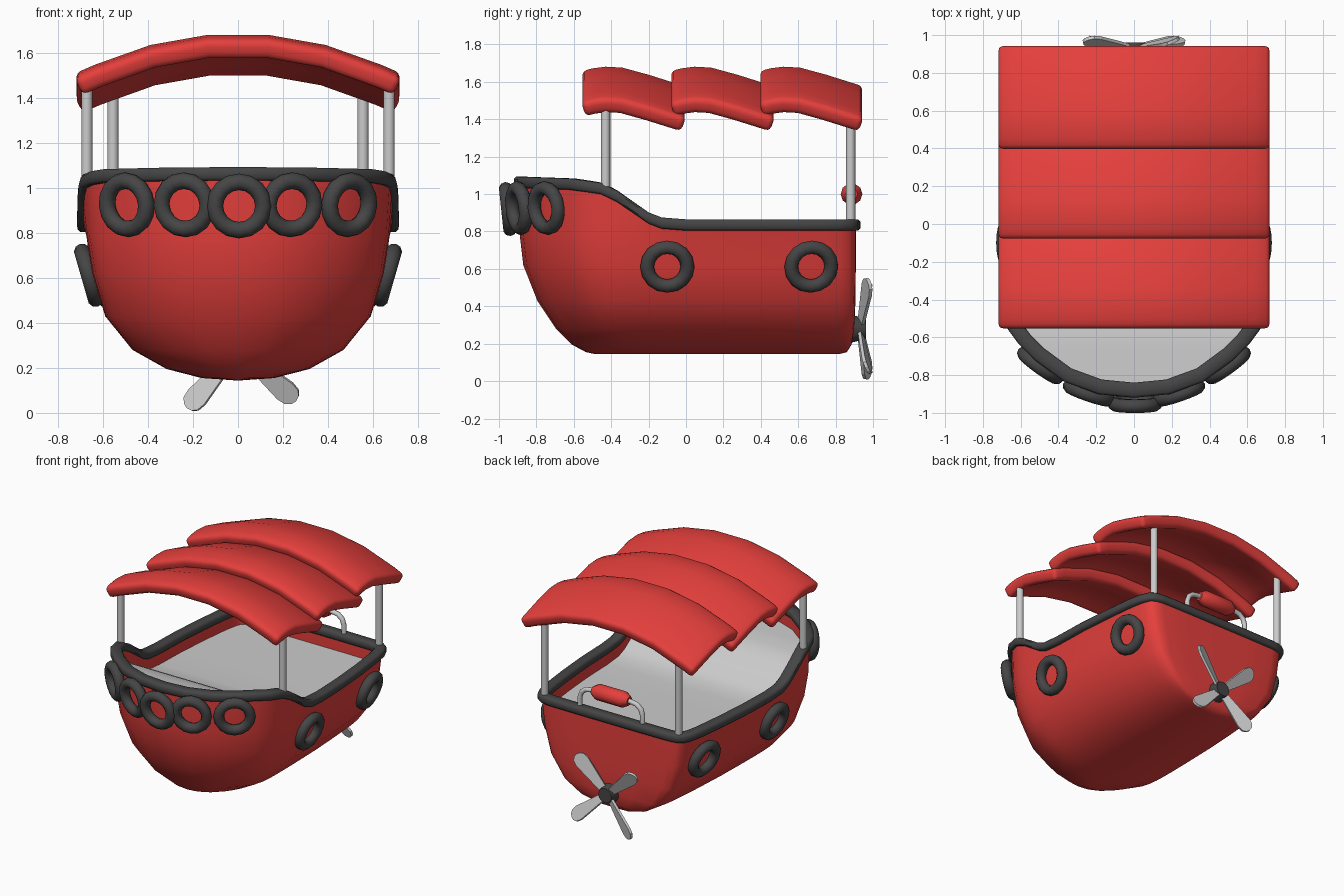
import bpy, bmesh
from math import sin, cos, radians, pi
from mathutils import Vector, Matrix

if "Cube" in bpy.data.objects:
    bpy.data.objects.remove(bpy.data.objects["Cube"])


def material(name, rgb):
    m = bpy.data.materials.new(name)
    m.diffuse_color = (*rgb, 1)
    m.use_nodes = True
    m.node_tree.nodes["Principled BSDF"].inputs["Base Color"].default_value = m.diffuse_color
    return m


RED = material("red_paint", (0.78, 0.05, 0.045))
DARK = material("dark_rubber", (0.06, 0.06, 0.06))


def finish(ob, mat=None, angle=40):
    if mat:
        ob.data.materials.append(mat)
    bpy.ops.object.select_all(action='DESELECT')
    ob.select_set(True)
    bpy.context.view_layer.objects.active = ob
    if angle:
        bpy.ops.object.shade_smooth_by_angle(angle=radians(angle))
    return ob


def mesh_object(name, verts, faces, mat=None, angle=40, fix=True):
    me = bpy.data.meshes.new(name)
    me.from_pydata([tuple(v) for v in verts], [], faces)
    if fix:
        bm = bmesh.new()
        bm.from_mesh(me)
        bmesh.ops.recalc_face_normals(bm, faces=bm.faces)
        bm.to_mesh(me)
        bm.free()
    ob = bpy.data.objects.new(name, me)
    bpy.context.collection.objects.link(ob)
    return finish(ob, mat, angle)


def rod(name, a, b, radius, mat=None, sides=12, r2=None):
    a, b = Vector(a), Vector(b)
    bpy.ops.mesh.primitive_cone_add(vertices=sides, radius1=radius, radius2=r2 or radius,
                                    depth=(b - a).length, location=(a + b) / 2,
                                    rotation=(b - a).to_track_quat('Z', 'Y').to_euler())
    ob = bpy.context.object
    ob.name = name
    return finish(ob, mat)


def bridge(rings, closed=False):
    # Quads between successive closed rings of equal length
    n = len(rings[0])
    pairs = len(rings) if closed else len(rings) - 1
    return [(r * n + i, r * n + (i + 1) % n,
             (r + 1) % len(rings) * n + (i + 1) % n, (r + 1) % len(rings) * n + i)
            for r in range(pairs) for i in range(n)]


# Plan outline of the gunwale and its height along the boat
HALF = [(0, -.88), (.18, -.862), (.35, -.8), (.5, -.69), (.58, -.61), (.632, -.54), (.66, -.45),
        (.67, -.37), (.674, -.29), (.675, -.2), (.675, -.13), (.673, 0), (.665, .25), (.645, .5),
        (.62, .72), (.602, .81), (.58, .86), (.55, .882), (.49, .891), (.25, .893), (0, .893)]
OUTLINE = HALF + [(-x, y) for x, y in HALF[-2:0:-1]]
SHEER = [(-1, 1.067), (-.6, 1.053), (-.45, 1.03), (-.37, .99), (-.2, .872), (-.13, .845),
         (0, .835), (1, .835)]


def sheer(y):
    for (y0, z0), (y1, z1) in zip(SHEER, SHEER[1:]):
        if y <= y1:
            return z0 + (z1 - z0) * (y - y0) / (y1 - y0)
    return SHEER[-1][1]


def offset(d):
    # Outline pushed outwards by d
    pts, n = [], len(OUTLINE)
    for i, p in enumerate(OUTLINE):
        a, c, b = Vector(OUTLINE[i - 1]), Vector(p), Vector(OUTLINE[(i + 1) % n])
        t = (c - a).normalized() + (b - c).normalized()
        t.normalize()
        pts.append((c.x + t.y * d, c.y - t.x * d))
    return pts


def sheer_ring(d, dz):
    return [(x, y, sheer(OUTLINE[i][1]) + dz) for i, (x, y) in enumerate(offset(d))]


def remap(y, bow, stern):
    # Bow part is squeezed, stern part only slightly
    if y < -.13:
        return -.13 + (y + .13) / .75 * (bow + .13) * -1 * -1
    return -.13 + (y + .13) / 1.023 * (stern + .13)


def squeezed(y, bow, stern):
    return -.13 - (-.13 - y) / .75 * (-.13 - bow) if y < -.13 else remap(y, bow, stern)


# Hull: inner bulwark, then rings going down the outside
rings = [sheer_ring(-.025, -.13), sheer_ring(-.025, 0), sheer_ring(.015, 0)]
LEVELS = [(.79, 1.0, -.89, .908), (.62, .96, -.87, .908), (.43, .875, -.795, .906),
          (.28, .695, -.695, .9), (.195, .47, -.61, .885), (.155, .24, -.535, .86),
          (.145, .03, -.49, .82)]
for z, s, y0, y1 in LEVELS:
    rings.append([(x * s, squeezed(y, y0, y1), z) for x, y in OUTLINE])
n = len(OUTLINE)
faces = bridge(rings) + [tuple(range((len(rings) - 1) * n, len(rings) * n))]
mesh_object("hull", [v for r in rings for v in r], faces, RED, 65)

# Deck following the sheer
deck = sheer_ring(-.02, -.11)
h = len(HALF)
faces = [(0, 1, n - 1), (h - 2, h - 1, h)]
faces += [(i, i + 1, n - i - 1, n - i) for i in range(1, h - 2)]
mesh_object("deck", deck, faces)

# Gunwale rim
rings = [sheer_ring(*c) for c in [(.028, -.03), (.04, -.018), (.04, .018), (.028, .03),
                                  (-.028, .03), (-.04, .018), (-.04, -.018), (-.028, -.03)]]
mesh_object("gunwale_rim", [v for r in rings for v in r], bridge(rings, True), DARK, 50)


# Tyre fenders
def tyre(name, loc, yaw, tilt):
    d = Vector((sin(yaw) * cos(tilt), -cos(yaw) * cos(tilt), -sin(tilt)))
    bpy.ops.mesh.primitive_torus_add(major_segments=16, minor_segments=10, major_radius=.108,
                                     minor_radius=.037, location=loc,
                                     rotation=d.to_track_quat('Z', 'Y').to_euler())
    bpy.context.object.name = name
    finish(bpy.context.object, DARK, 60)


tyre("bow_tyre_centre", (.005, -.953, .92), 0, radians(6))
for s in (-1, 1):
    tyre("bow_tyre_inner", (s * .238, -.893, .925), s * radians(19), radians(6))
    tyre("bow_tyre_outer", (s * .495, -.748, .925), s * radians(36), radians(6))
    tyre("side_tyre_front", (s * .663, -.1, .612), s * radians(90), radians(16))
    tyre("side_tyre_rear", (s * .622, .67, .612), s * radians(97), radians(16))
    # Canopy poles
    rod("front_pole", (s * .672, -.43, 1.0), (s * .672, -.43, 1.49), .025)
    rod("rear_pole", (s * .556, .88, .83), (s * .556, .88, 1.46), .025)

# Canopy: three overlapping padded awnings
ARC = [(-.727, 1.488), (-.64, 1.526), (-.39, 1.615), (-.135, 1.66), (.135, 1.66), (.39, 1.615),
       (.64, 1.526), (.727, 1.488)]
DROOP = [(0, -.004), (.06, .012), (.13, .021), (.22, .016), (.36, -.022), (.56, -.085)]
for k, y0 in enumerate((-.56, -.085, .39)):
    verts = [(x, y0 + dy, z + dz) for dy, dz in DROOP for x, z in ARC]
    w = len(ARC)
    faces = [(r * w + i, r * w + i + 1, (r + 1) * w + i + 1, (r + 1) * w + i)
             for r in range(len(DROOP) - 1) for i in range(w - 1)]
    ob = mesh_object(f"canopy_panel_{k + 1}", verts, faces, RED, 60, fix=False)
    sol = ob.modifiers.new("thickness", 'SOLIDIFY')
    sol.thickness, sol.offset = .088, -1
    bev = ob.modifiers.new("round", 'BEVEL')
    bev.width, bev.segments, bev.angle_limit = .03, 3, radians(50)

# Stern handle with grip
cu = bpy.data.curves.new("stern_handle", 'CURVE')
cu.dimensions, cu.bevel_depth, cu.bevel_resolution = '3D', .018, 2
path = [(-.26, .84), (-.26, .92), (-.245, .965), (-.21, .992), (-.16, 1.0)]
path += [(-x, z) for x, z in reversed(path)]
sp = cu.splines.new('POLY')
sp.points.add(len(path) - 1)
for p, (x, z) in zip(sp.points, path):
    p.co = (x, .885, z, 1)
sp.use_smooth = True
bpy.context.collection.objects.link(bpy.data.objects.new("stern_handle", cu))
rings = [[(x, .885 + r * cos(a * pi / 5), 1.0 + r * sin(a * pi / 5)) for a in range(10)]
         for x, r in [(-.15, .032), (-.105, .058), (.105, .058), (.15, .032)]]
mesh_object("handle_grip", [v for r in rings for v in r],
            bridge(rings) + [tuple(range(10)), tuple(range(30, 40))], RED, 50)

# Propeller
rod("propeller_hub", (0, .87, .28), (0, .962, .28), .078, DARK, 12, .055)
BLADE = [(.03, -.024), (.28, -.052), (.32, -.045), (.34, -.025), (.347, 0), (.34, .025),
         (.32, .045), (.28, .052), (.03, .024)]
for k in range(4):
    # Blade lies in local XZ, pitched about X, coned backwards, then spun about Y
    m = (Matrix.Translation((0, .93, .28)) @ Matrix.Rotation(-radians(49 + 90 * k), 4, 'Y')
         @ Matrix.Rotation(radians(7.5), 4, 'Z') @ Matrix.Rotation(radians(22), 4, 'X'))
    verts = [m @ Vector((r, 0, w)) for r, w in BLADE]
    ob = mesh_object(f"propeller_blade_{k + 1}", verts, [tuple(range(len(BLADE)))], None, 0)
    sol = ob.modifiers.new("thickness", 'SOLIDIFY')
    sol.thickness, sol.offset = .018, 0
